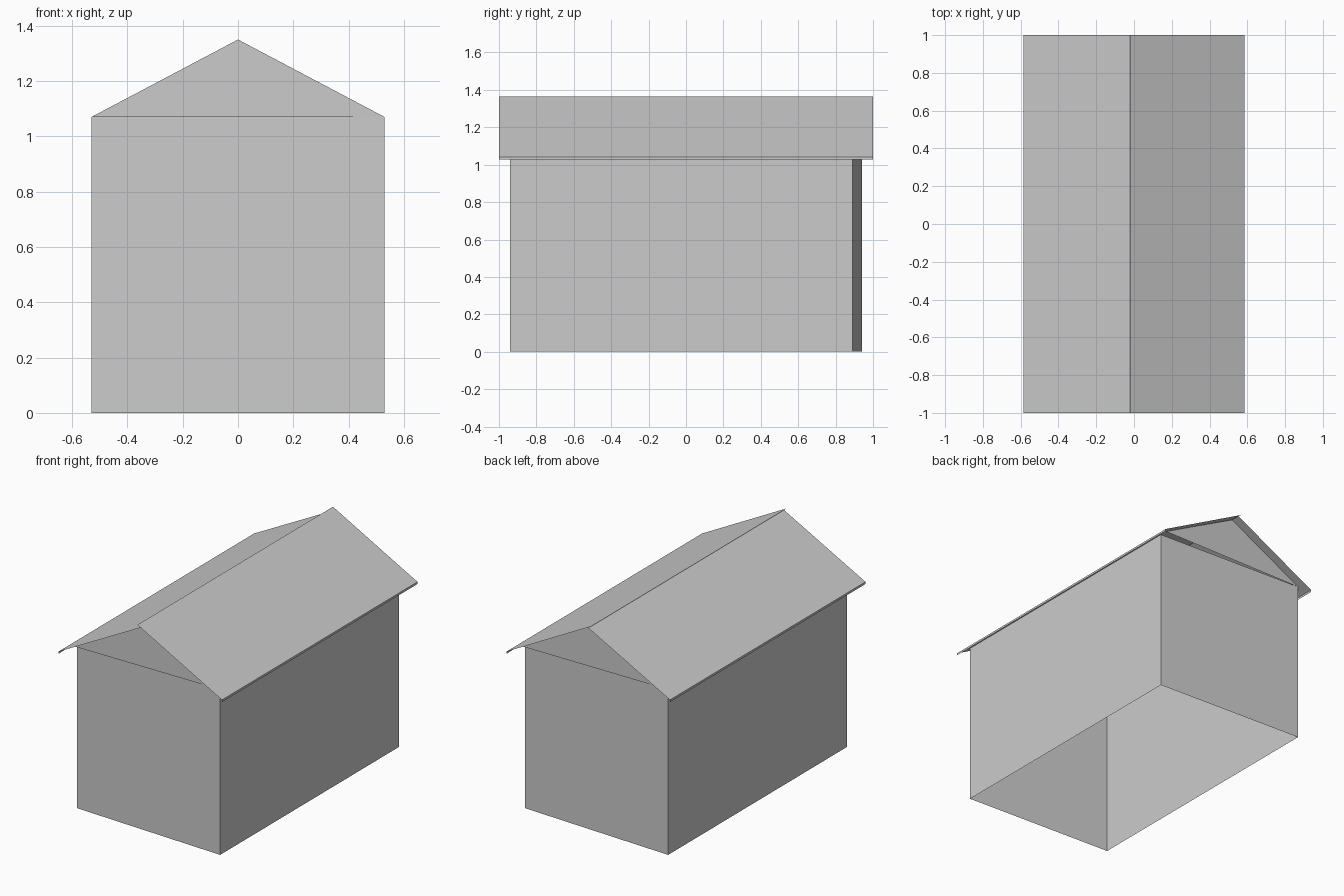
import bpy
import bmesh

cube = bpy.data.objects.get("Cube")
if cube:
    bpy.data.objects.remove(cube, do_unlink=True)

# One plain grey for the whole shed
grey = bpy.data.materials.new("light_grey")
grey.use_nodes = True
colour = (0.6, 0.6, 0.6, 1)
grey.diffuse_color = colour
grey.node_tree.nodes["Principled BSDF"].inputs["Base Color"].default_value = colour

HALF_W, WALL_H, RIDGE = 0.53, 1.07, 1.35
END_Y, SHORT_Y = 0.94, 0.89
EAVE_X, EAVE_Z, LIP_Z, ROOF_Y = 0.585, 1.041, 1.027, 1.0


def make_object(name, bm):
    bmesh.ops.recalc_face_normals(bm, faces=bm.faces)
    mesh = bpy.data.meshes.new(name)
    bm.to_mesh(mesh)
    bm.free()
    mesh.materials.append(grey)
    obj = bpy.data.objects.new(name, mesh)
    bpy.context.collection.objects.link(obj)
    return obj


def sweep(name, path, offset, closed=False):
    """Extrude a line of points into a thin sheet."""
    bm = bmesh.new()
    verts = [bm.verts.new(p) for p in path]
    ends = verts[1:] + verts[:1] if closed else verts[1:]
    edges = [bm.edges.new(pair) for pair in zip(verts, ends)]
    new = bmesh.ops.extrude_edge_only(bm, edges=edges)["geom"]
    moved = [g for g in new if isinstance(g, bmesh.types.BMVert)]
    bmesh.ops.translate(bm, verts=moved, vec=offset)
    return make_object(name, bm)


# Open-bottomed walls on a slightly skewed footprint
footprint = [(HALF_W, -END_Y, 0), (HALF_W, SHORT_Y, 0),
             (-HALF_W, END_Y, 0), (-HALF_W, -SHORT_Y, 0)]
sweep("walls", footprint, (0, 0, WALL_H), closed=True)

# Triangular gables, square to the roof
for name, side in (("front_gable", -1), ("back_gable", 1)):
    bm = bmesh.new()
    corners = [(side * HALF_W, WALL_H), (-side * HALF_W, WALL_H), (0, RIDGE)]
    face = bm.faces.new([bm.verts.new((x, side * END_Y, z)) for x, z in corners])
    mesh_obj = make_object(name, bm)
    # outward direction
    if mesh_obj.data.polygons[0].normal.y * side < 0:
        mesh_obj.data.flip_normals()

# Roof sheets with turned-down eaves; the left one laps over the ridge
left = [(EAVE_X, LIP_Z), (EAVE_X, EAVE_Z), (0.01, 1.349), (-0.02, 1.365)]
right = [(0, 1.351), (-EAVE_X, EAVE_Z), (-EAVE_X, LIP_Z)]
for name, profile in (("left_roof", left), ("right_roof", right)):
    roof = sweep(name, [(x, -ROOF_Y, z) for x, z in profile], (0, 2 * ROOF_Y, 0))
    # sloping sheets face the sky
    if max(roof.data.polygons, key=lambda p: p.area).normal.z < 0:
        roof.data.flip_normals()
